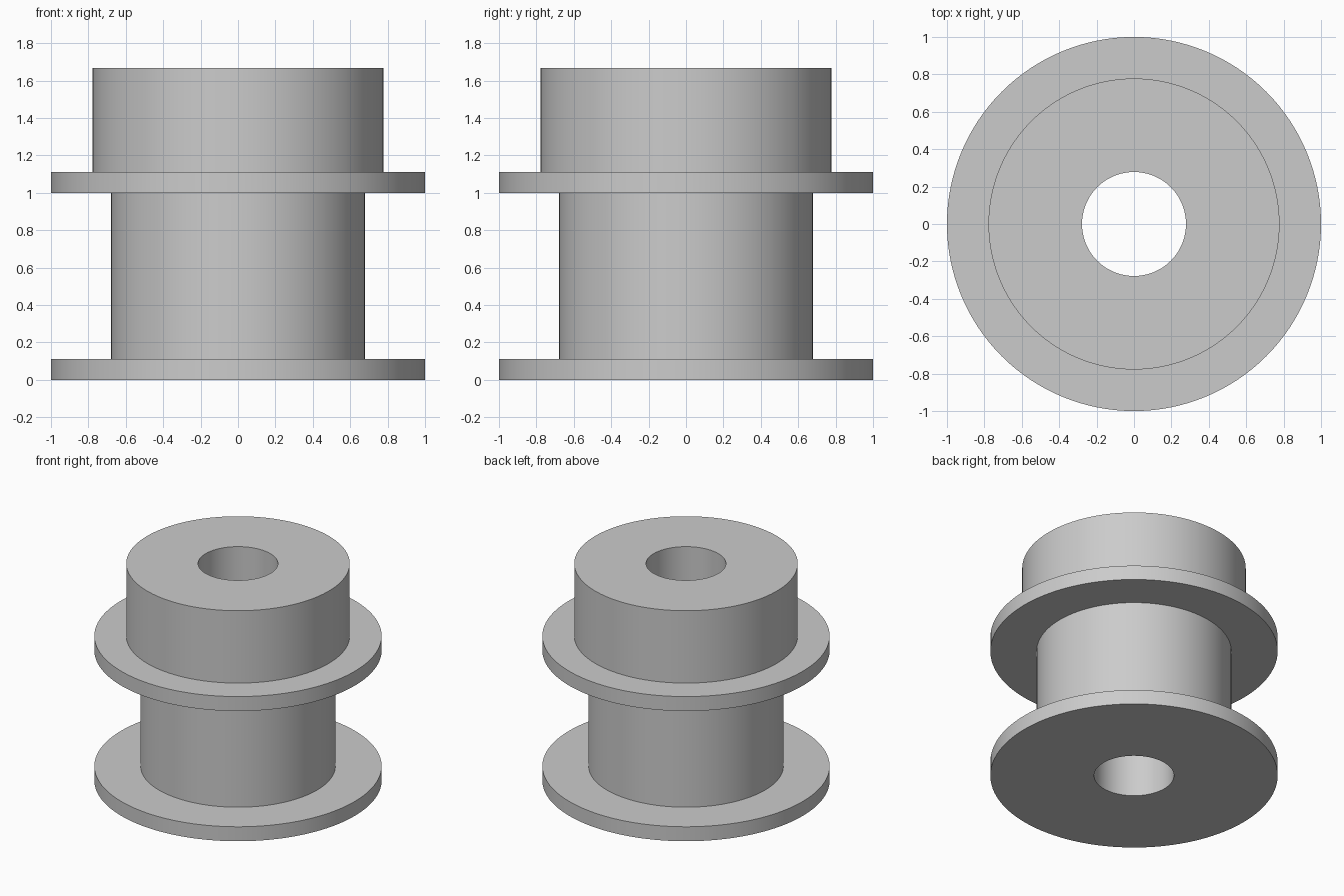
import bpy
import bmesh
import math

cube = bpy.data.objects.get("Cube")
if cube:
    bpy.data.objects.remove(cube, do_unlink=True)

SEGMENTS = 128
BORE, CORE, HUB, FLANGE = 0.278, 0.678, 0.778, 1.0
FLANGE_THICK, UPPER_Z, TOP_Z = 0.111, 1.0, 1.667

# Plain grey material
grey = bpy.data.materials.new("plain grey")
grey.use_nodes = True
colour = (0.6, 0.6, 0.6, 1.0)
grey.diffuse_color = colour
grey.node_tree.nodes["Principled BSDF"].inputs["Base Color"].default_value = colour


def lathe(name, profile):
    """Revolve a closed (radius, height) profile around z."""
    bm = bmesh.new()
    rings = []
    for r, z in profile:
        angles = [math.tau * i / SEGMENTS for i in range(SEGMENTS)]
        rings.append([bm.verts.new((r * math.cos(a), r * math.sin(a), z)) for a in angles])
    for lower, upper in zip(rings, rings[1:] + rings[:1]):
        for i in range(SEGMENTS):
            j = (i + 1) % SEGMENTS
            bm.faces.new((lower[i], lower[j], upper[j], upper[i]))
    bmesh.ops.recalc_face_normals(bm, faces=bm.faces[:])
    mesh = bpy.data.meshes.new(name)
    bm.to_mesh(mesh)
    bm.free()
    mesh.materials.append(grey)
    obj = bpy.data.objects.new(name, mesh)
    bpy.context.collection.objects.link(obj)
    bpy.ops.object.select_all(action="DESELECT")
    obj.select_set(True)
    bpy.context.view_layer.objects.active = obj
    bpy.ops.object.shade_smooth_by_angle(angle=math.radians(30))
    return obj


# Flanged spool: lower flange, core, upper flange, hub, then down the bore
lathe("flanged_spool", [
    (BORE, 0), (FLANGE, 0),
    (FLANGE, FLANGE_THICK), (CORE, FLANGE_THICK),
    (CORE, UPPER_Z), (FLANGE, UPPER_Z),
    (FLANGE, UPPER_Z + FLANGE_THICK), (HUB, UPPER_Z + FLANGE_THICK),
    (HUB, TOP_Z), (BORE, TOP_Z),
])
